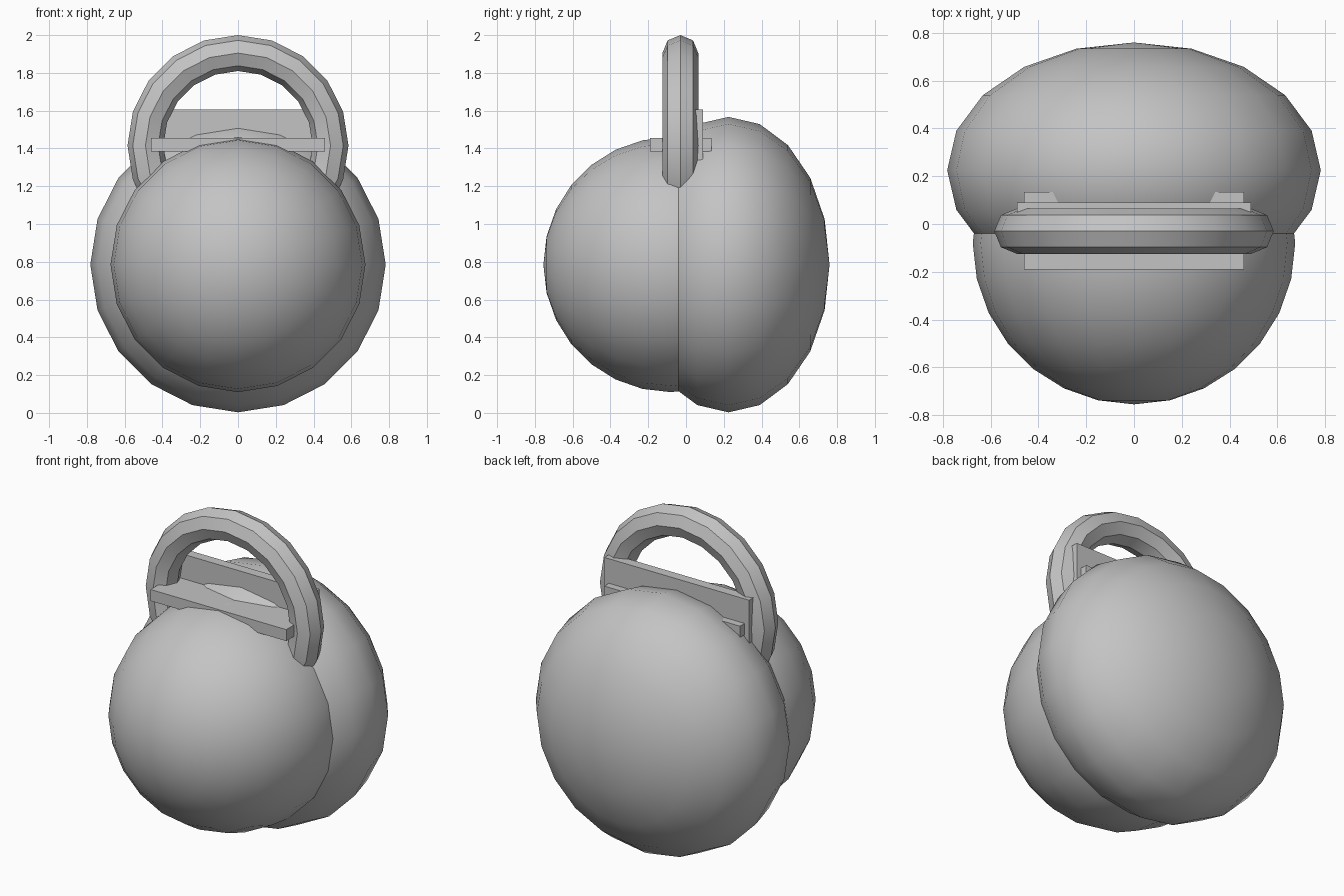
import bpy
import math

cube = bpy.data.objects.get("Cube")
if cube:
    bpy.data.objects.remove(cube, do_unlink=True)

GREY = (0.55, 0.55, 0.55, 1)
grey = bpy.data.materials.new("plain grey")
grey.use_nodes = True
grey.diffuse_color = GREY
grey.node_tree.nodes["Principled BSDF"].inputs["Base Color"].default_value = GREY


def finish(name, smooth_angle=None):
    """Name the new active object, bake its transform, colour and shade it."""
    obj = bpy.context.object
    obj.name = name
    bpy.ops.object.transform_apply(location=False, rotation=True, scale=True)
    obj.data.materials.clear()
    obj.data.materials.append(grey)
    if smooth_angle:
        bpy.ops.object.shade_smooth_by_angle(angle=math.radians(smooth_angle))
    return obj


def ball(name, y, rings, radius, depth):
    """Ellipsoid with its poles on the front-back axis."""
    bpy.ops.mesh.primitive_uv_sphere_add(
        segments=20, ring_count=rings, radius=1,
        location=(0, y, 0.785), rotation=(math.pi / 2, 0, 0))
    bpy.context.object.scale = (radius, radius, depth)
    return finish(name, 30)


def slab(name, half_width, y0, y1, z0, z1):
    bpy.ops.mesh.primitive_cube_add(
        size=1, location=(0, (y0 + y1) / 2, (z0 + z1) / 2))
    bpy.context.object.scale = (2 * half_width, y1 - y0, z1 - z0)
    return finish(name)


# Two merging round bodies
ball("front_body", -0.08, 14, 0.675, 0.675)
ball("back_body", 0.225, 10, 0.782, 0.535)

# Upright handle ring
bpy.ops.mesh.primitive_torus_add(
    major_segments=20, minor_segments=8, major_radius=0.49, minor_radius=0.095,
    location=(0, -0.03, 1.415), rotation=(math.pi / 2, 0, 0))
finish("handle_ring", 30)

# Flat crossbar through the ring and the plate behind it
slab("crossbar", 0.46, -0.19, 0.135, 1.385, 1.455)
slab("back_plate", 0.49, 0.03, 0.09, 1.34, 1.605)
